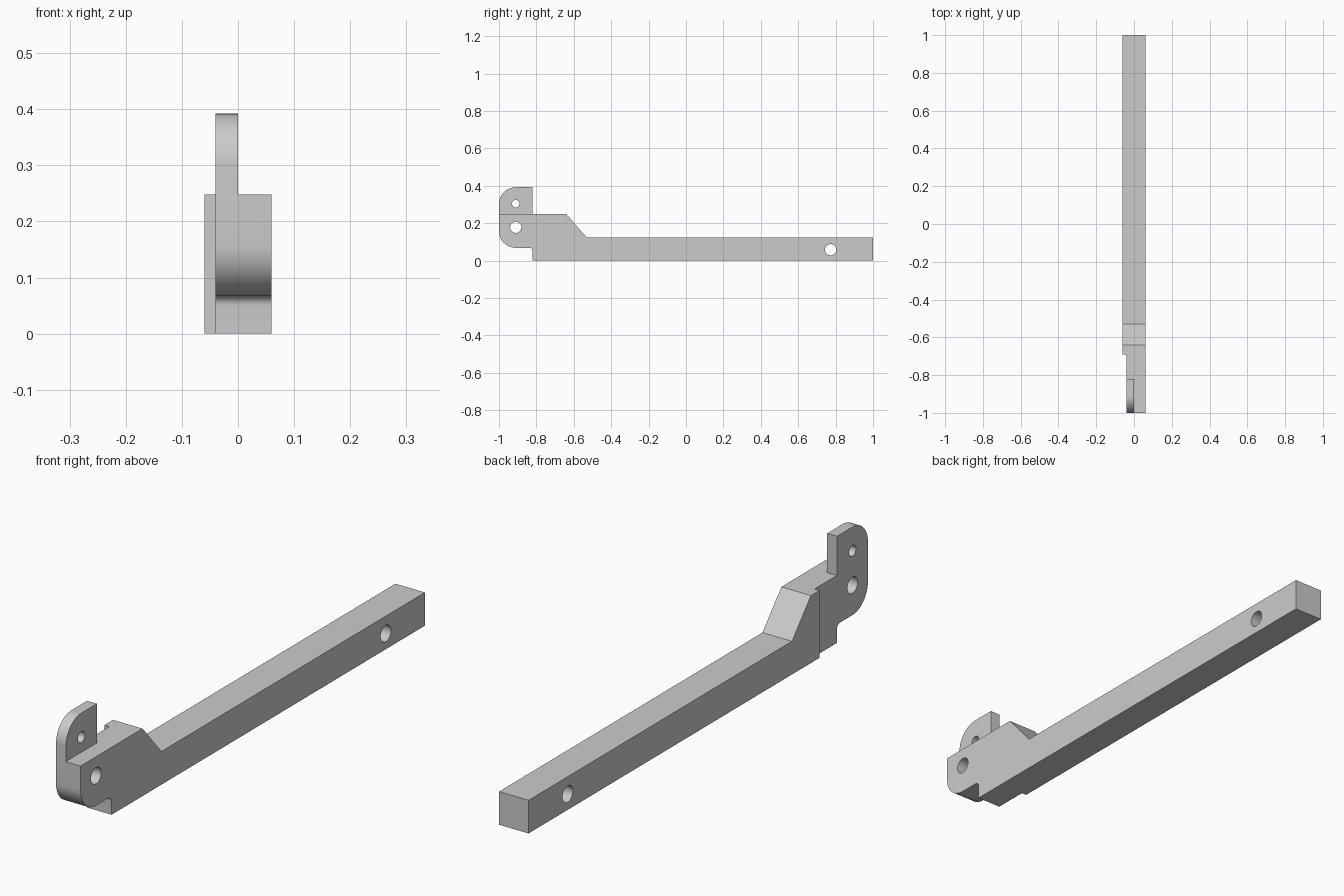
import bpy, bmesh, math

cube = bpy.data.objects.get("Cube")
if cube:
    bpy.data.objects.remove(cube, do_unlink=True)

HALF = 0.06          # half the bar width
FRONT = -1.0
HEEL = -0.82         # back of the upright tab and start of the deep section
UNDER = 0.068        # underside of the nose
SHOULDER = 0.248     # top of the deep section
TOP = 0.392          # top of the tab
R = 0.09             # nose rounding
FILLET = 0.018

grey = bpy.data.materials.new("plain grey")
grey.use_nodes = True
colour = (0.6, 0.6, 0.6, 1)
grey.diffuse_color = colour
grey.node_tree.nodes["Principled BSDF"].inputs["Base Color"].default_value = colour


def arc(y, z, r, start, end, steps=16):
    angles = [math.radians(start + (end - start) * i / steps) for i in range(steps + 1)]
    return [(y + r * math.cos(a), z + r * math.sin(a)) for a in angles]


def extrude(name, outline, x0, x1):
    """Solid made from a side outline of (y, z) points, swept along x."""
    bm = bmesh.new()
    face = bm.faces.new([bm.verts.new((x0, y, z)) for y, z in outline])
    swept = bmesh.ops.extrude_face_region(bm, geom=[face])["geom"]
    verts = [v for v in swept if isinstance(v, bmesh.types.BMVert)]
    bmesh.ops.translate(bm, verts=verts, vec=(x1 - x0, 0, 0))
    bmesh.ops.recalc_face_normals(bm, faces=bm.faces)
    mesh = bpy.data.meshes.new(name)
    bm.to_mesh(mesh)
    bm.free()
    mesh.materials.append(grey)
    obj = bpy.data.objects.new(name, mesh)
    bpy.context.collection.objects.link(obj)
    return obj


def box(name, x0, x1, y0, y1, z0, z1):
    return extrude(name, [(y0, z0), (y1, z0), (y1, z1), (y0, z1)], x0, x1)


def cut(target, cutter):
    cutter.hide_render = True
    mod = target.modifiers.new(cutter.name, "BOOLEAN")
    mod.operation = "DIFFERENCE"
    mod.solver = "EXACT"
    mod.object = cutter
    bpy.context.view_layer.objects.active = target
    bpy.ops.object.modifier_apply(modifier=mod.name)
    bpy.data.objects.remove(cutter, do_unlink=True)


# Side outline: bar, slope, shoulder, rounded tab and nose, filleted heel
outline = [(HEEL, 0), (1, 0), (1, 0.122), (-0.53, 0.122), (-0.64, SHOULDER),
           (HEEL, SHOULDER), (HEEL, TOP)]
outline += arc(FRONT + R, TOP - R, R, 90, 180)
outline += arc(FRONT + R, UNDER + R, R, 180, 270)
outline += arc(HEEL - FILLET, UNDER - FILLET, FILLET, 90, 0, 8)
arm = extrude("lever_arm", outline, -HALF, HALF)

# Thin the nose on the right side, and leave only a narrow tab above the shoulder
cut(arm, box("side_recess", -0.1, -0.04, -1.1, -0.69, -0.1, 0.5))
cut(arm, box("tab_relief", 0, 0.1, -1.1, -0.8, SHOULDER, 0.5))

# Pin holes through the width
for name, y, z, r in (("tab_hole", -0.91, 0.304, 0.02),
                      ("pivot_hole", -0.91, 0.178, 0.03),
                      ("end_hole", 0.773, 0.058, 0.03)):
    cut(arm, extrude(name, arc(y, z, r, 0, 360, 32)[:-1], -0.1, 0.1))

# Smooth curves, sharp corners
bpy.ops.object.select_all(action="DESELECT")
arm.select_set(True)
bpy.context.view_layer.objects.active = arm
bpy.ops.object.shade_smooth_by_angle(angle=math.radians(30))
